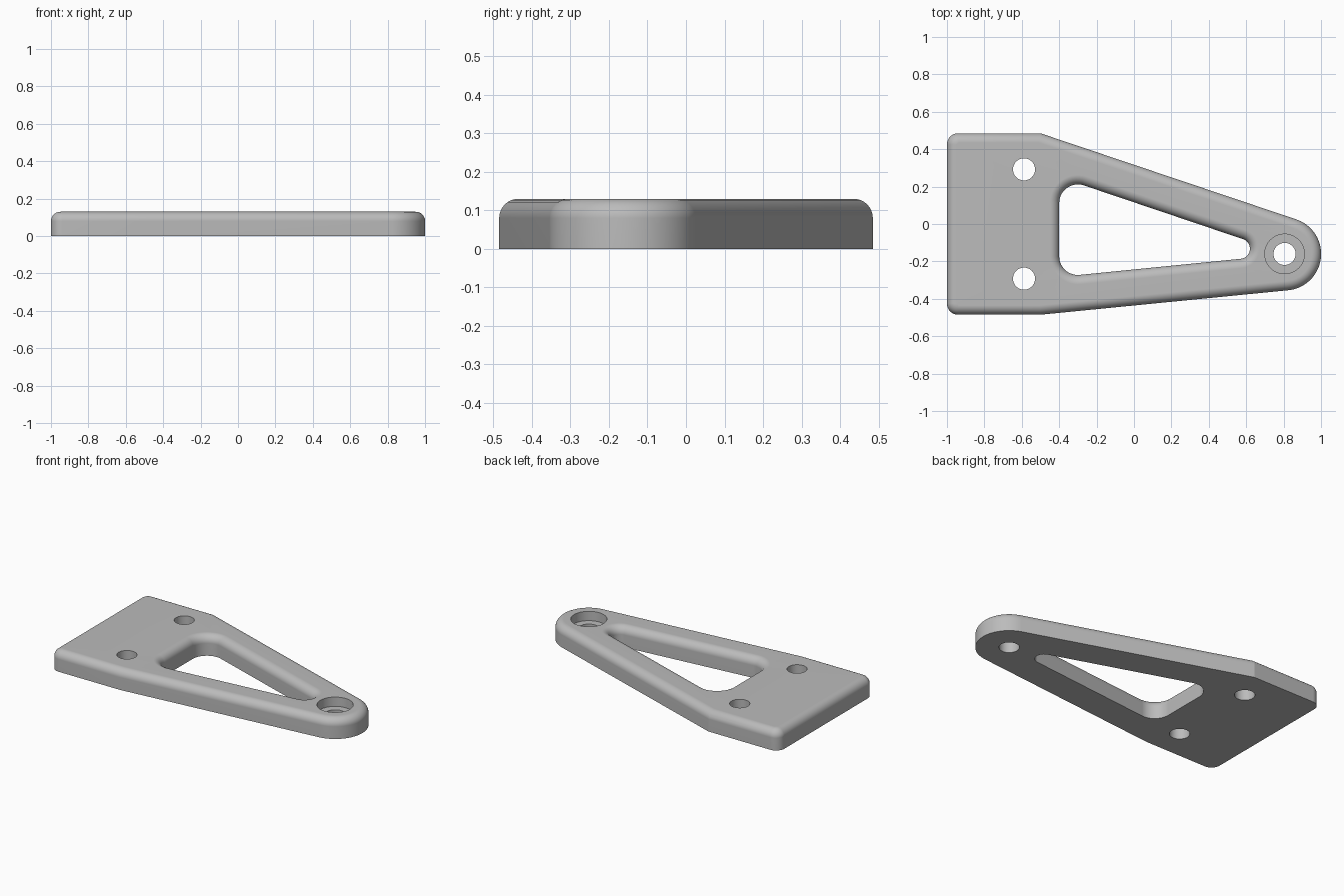
import bpy
import bmesh
from math import cos, sin, pi, tan
from mathutils import Vector

if "Cube" in bpy.data.objects:
    bpy.data.objects.remove(bpy.data.objects["Cube"], do_unlink=True)

THICK = 0.13
FILLET = 0.05
STEPS = 8

grey = bpy.data.materials.new("plain grey")
grey.use_nodes = True
grey.diffuse_color = (0.5, 0.5, 0.5, 1)
grey.node_tree.nodes["Principled BSDF"].inputs["Base Color"].default_value = grey.diffuse_color


def rounded(corners):
    """Counter-clockwise outline from (x, y, corner radius, segments)."""
    out = []
    for i, (x, y, r, n) in enumerate(corners):
        p = Vector((x, y))
        if r == 0:
            out.append(p)
            continue
        a = (Vector(corners[i - 1][:2]) - p).normalized()
        b = (Vector(corners[(i + 1) % len(corners)][:2]) - p).normalized()
        half = a.angle(b) / 2
        centre = p + (a + b).normalized() * (r / sin(half))
        start = p + a * (r / tan(half)) - centre
        turn = pi - 2 * half
        for k in range(n + 1):
            t = turn * k / n
            out.append(centre + Vector((start.x * cos(t) - start.y * sin(t),
                                        start.x * sin(t) + start.y * cos(t))))
    return out


def inset(outline, d):
    """Move a counter-clockwise outline inward by d with mitred corners."""
    out = []
    for i, p in enumerate(outline):
        a = (p - outline[i - 1]).normalized()
        b = (outline[(i + 1) % len(outline)] - p).normalized()
        na, nb = Vector((-a.y, a.x)), Vector((-b.y, b.x))
        out.append(p + (na + nb) * (d / (1 + na.dot(nb))))
    return out


def circle(x, y, r, n=48):
    return [Vector((x + r * cos(2 * pi * k / n), y + r * sin(2 * pi * k / n))) for k in range(n)]


bm = bmesh.new()
bottom_edges, top_edges = [], []


def wall(rings):
    """Skin a stack of (outline, height) rings and remember both rims."""
    loops = [[bm.verts.new((p.x, p.y, z)) for p in pts] for pts, z in rings]
    n = len(loops[0])
    for lo, hi in zip(loops, loops[1:]):
        for i in range(n):
            j = (i + 1) % n
            bm.faces.new((lo[i], lo[j], hi[j], hi[i]))
    for loop, rim in ((loops[0], bottom_edges), (loops[-1], top_edges)):
        rim.extend(bm.edges.get((loop[i], loop[(i + 1) % n])) for i in range(n))


def filleted_wall(outline, side):
    rings = [(outline, 0)]
    for k in range(STEPS + 1):
        t = pi / 2 * k / STEPS
        rings.append((inset(outline, side * FILLET * (1 - cos(t))),
                      THICK - FILLET + FILLET * sin(t)))
    wall(rings)


# Outer edge: square mounting end tapering to a round tip
filleted_wall(rounded([(-1, -0.485, 0.06, 10), (-0.5, -0.485, 0, 0),
                       (1.728, -0.265, 0.195, 40),
                       (-0.5, 0.485, 0, 0), (-1, 0.485, 0.06, 10)]), 1)

# Triangular opening
filleted_wall(rounded([(-0.4, -0.283, 0.1, 14), (0.82, -0.161, 0.054, 20),
                       (-0.4, 0.251, 0.1, 14)]), -1)

# Two mounting holes
for side in (-1, 1):
    hole = circle(-0.588, side * 0.292, 0.059)
    wall([(hole, 0), (hole, THICK)])

# Counterbored hole in the tip
bore, recess = circle(0.805, -0.16, 0.059), circle(0.805, -0.16, 0.106)
wall([(bore, 0), (bore, 0.07), (recess, 0.07), (recess, THICK)])

# Flat top and underside
for rim in (bottom_edges, top_edges):
    bmesh.ops.triangle_fill(bm, edges=rim, use_beauty=True)
bmesh.ops.recalc_face_normals(bm, faces=bm.faces)

mesh = bpy.data.meshes.new("bracket_plate")
bm.to_mesh(mesh)
bm.free()
mesh.materials.append(grey)
plate = bpy.data.objects.new("bracket_plate", mesh)
bpy.context.collection.objects.link(plate)

bpy.ops.object.select_all(action="DESELECT")
plate.select_set(True)
bpy.context.view_layer.objects.active = plate
bpy.ops.object.shade_smooth_by_angle(angle=0.27)
weighted = plate.modifiers.new("flat_face_normals", "WEIGHTED_NORMAL")
weighted.keep_sharp = True
